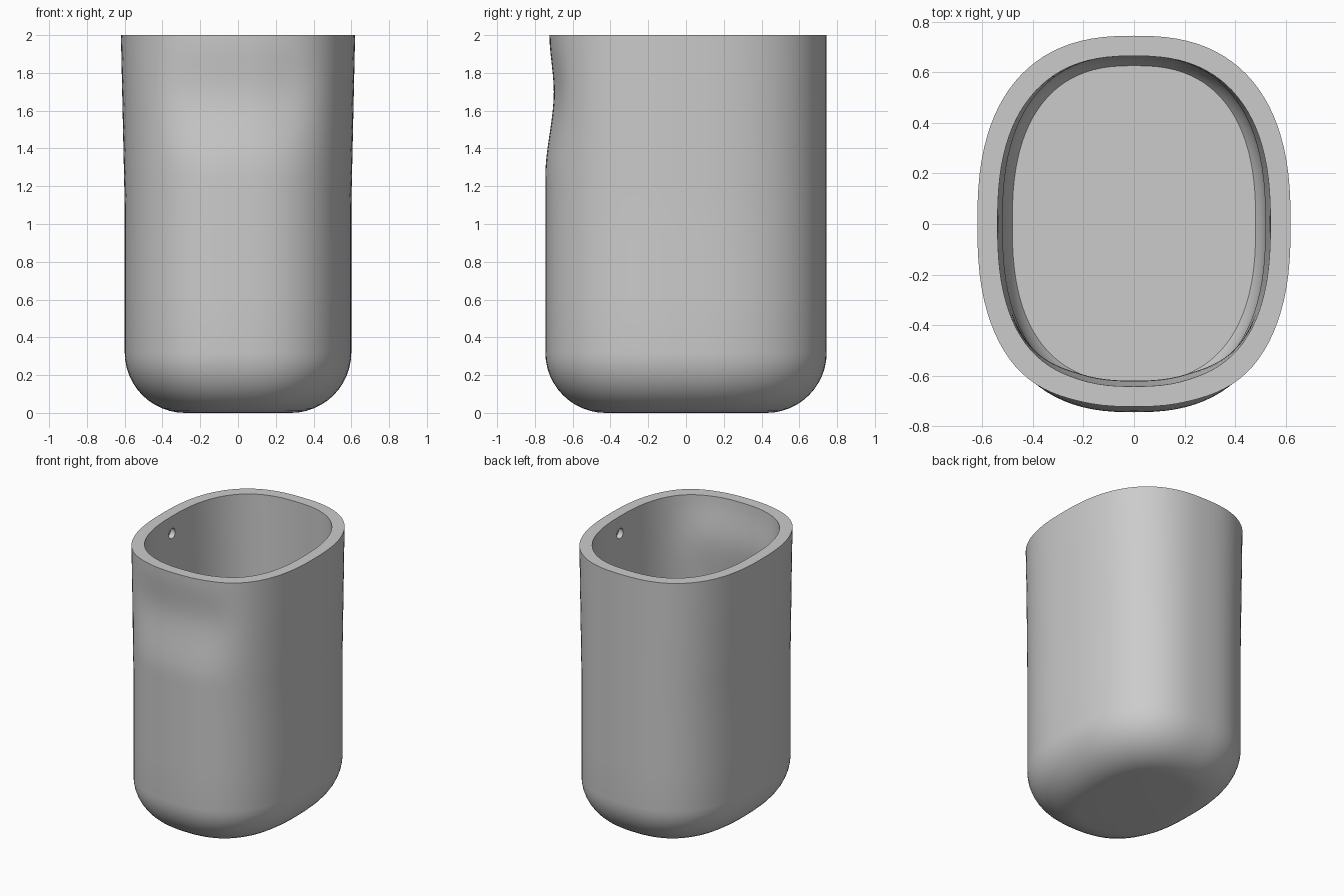
import bpy, bmesh, math

if "Cube" in bpy.data.objects:
    bpy.data.objects.remove(bpy.data.objects["Cube"])

SEGMENTS = 96
HALF_X, HALF_Y, HEIGHT = 0.60, 0.745, 2.0
FILLET, WALL, FLOOR_Z = 0.32, 0.08, 0.19


def smooth(t):
    t = max(0.0, min(1.0, t))
    return t * t * (3 - 2 * t)


def dent_depth(z):
    # Shallow finger groove across the upper front
    if z < 1.7:
        return 0.045 * smooth((z - 1.25) / 0.45)
    return 0.045 - 0.023 * smooth((z - 1.7) / 0.3)


def ring(bm, z, inset):
    # Rounded oval cross-section, slightly flared at the sides near the rim
    flare = 0.02 * max(0.0, (z - 1.1) / 0.9)
    a, b = HALF_X + flare - inset, HALF_Y - inset
    verts = []
    for i in range(SEGMENTS):
        t = 2 * math.pi * i / SEGMENTS
        c, s = math.cos(t), math.sin(t)
        x = a * math.copysign(abs(c) ** 0.8, c)
        y = b * math.copysign(abs(s) ** 0.8, s)
        if y < 0:
            y += dent_depth(z) * (1 - smooth((abs(x) - 0.2) / 0.32))
        verts.append(bm.verts.new((x, y, z)))
    return verts


def fillet(radius, offset, start):
    # Quarter-round sections from the given start angle up to vertical
    steps = 12
    for i in range(steps + 1):
        t = start + (math.pi / 2 - start) * i / steps
        yield FILLET - radius * math.cos(t), offset + radius * (1 - math.sin(t))


# Sections run up the outside, over the rim and down the inside
heights = [0.6, 0.9, 1.1] + [1.2 + 0.05 * i for i in range(17)]
outer = [(z, inset) for z, inset in fillet(FILLET, 0.0, 0.0)]
outer += [(z, 0.0) for z in heights]
inner_radius = FILLET - WALL
floor_angle = math.acos((FILLET - FLOOR_Z) / inner_radius)
inner = [(z, inset) for z, inset in fillet(inner_radius, WALL, floor_angle)]
inner += [(z, WALL) for z in heights]

bm = bmesh.new()
rings = [ring(bm, z, inset) for z, inset in outer + inner[::-1]]
for low, high in zip(rings, rings[1:]):
    for i in range(SEGMENTS):
        j = (i + 1) % SEGMENTS
        bm.faces.new((low[i], low[j], high[j], high[i]))
bm.faces.new(rings[0][::-1])
bm.faces.new(rings[-1])
bmesh.ops.recalc_face_normals(bm, faces=bm.faces)
mesh = bpy.data.meshes.new("cup_body")
bm.to_mesh(mesh)
bm.free()
cup = bpy.data.objects.new("cup_body", mesh)
bpy.context.collection.objects.link(cup)

grey = bpy.data.materials.new("plain_grey")
grey.diffuse_color = (0.6, 0.6, 0.6, 1)
grey.use_nodes = True
grey.node_tree.nodes["Principled BSDF"].inputs["Base Color"].default_value = grey.diffuse_color
mesh.materials.append(grey)

# Blind pin holes on both inner side walls
for side in (-1, 1):
    bpy.ops.mesh.primitive_cylinder_add(
        vertices=24, radius=0.037, depth=0.18,
        location=(side * 0.485, 0, 1.875), rotation=(0, math.pi / 2, 0))
    cutter = bpy.context.object
    cutter.name = "pin_hole_cutter"
    cutter.data.materials.append(grey)
    cutter.hide_render = True
    cut = cup.modifiers.new("pin_hole", 'BOOLEAN')
    cut.operation = 'DIFFERENCE'
    cut.solver = 'EXACT'
    cut.object = cutter
    bpy.context.view_layer.objects.active = cup
    bpy.ops.object.modifier_apply(modifier=cut.name)
    bpy.data.objects.remove(cutter)

bpy.ops.object.select_all(action='DESELECT')
cup.select_set(True)
bpy.context.view_layer.objects.active = cup
bpy.ops.object.shade_smooth_by_angle(angle=math.radians(30))
